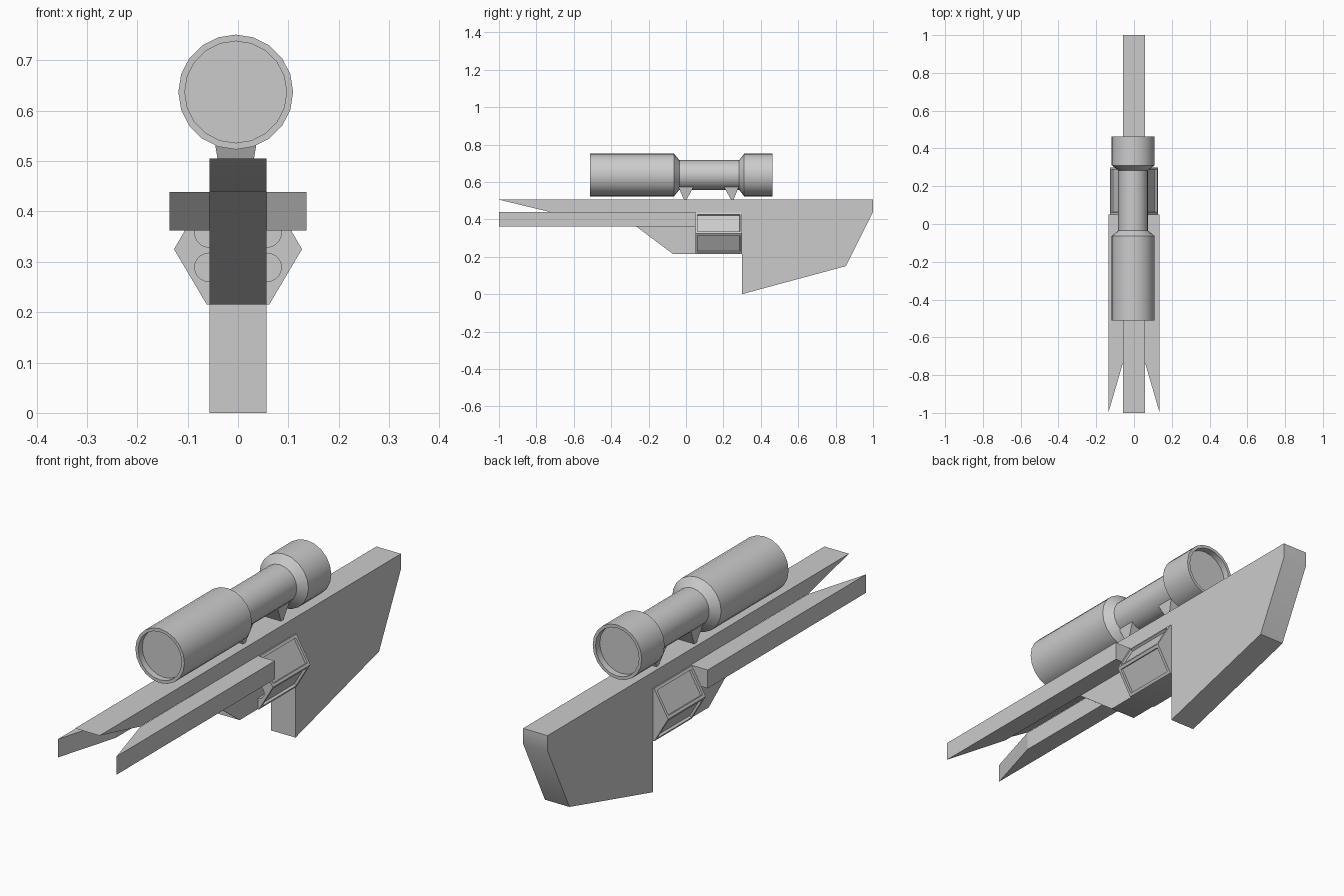
import bpy, bmesh, math
from mathutils import Vector

if "Cube" in bpy.data.objects:
    bpy.data.objects.remove(bpy.data.objects["Cube"])


def finish(name, bm, smooth=None):
    bmesh.ops.recalc_face_normals(bm, faces=bm.faces)
    me = bpy.data.meshes.new(name)
    bm.to_mesh(me)
    bm.free()
    ob = bpy.data.objects.new(name, me)
    bpy.context.collection.objects.link(ob)
    if smooth:
        bpy.ops.object.select_all(action='DESELECT')
        ob.select_set(True)
        bpy.context.view_layer.objects.active = ob
        bpy.ops.object.shade_smooth_by_angle(angle=math.radians(smooth))
    return ob


def prism(points, offset):
    """Extrude a flat 3D outline along an offset."""
    bm = bmesh.new()
    face = bm.faces.new([bm.verts.new(p) for p in points])
    ext = bmesh.ops.extrude_face_region(bm, geom=[face])
    verts = [v for v in ext['geom'] if isinstance(v, bmesh.types.BMVert)]
    bmesh.ops.translate(bm, verts=verts, vec=offset)
    bmesh.ops.recalc_face_normals(bm, faces=bm.faces)
    return bm


def lathe(profile, x, z, sides):
    """Revolve (y, radius) points about a y-parallel axis and cap both ends."""
    bm = bmesh.new()
    rings = []
    for y, r in profile:
        rings.append([bm.verts.new((x + r * math.cos(2 * math.pi * i / sides), y,
                                    z + r * math.sin(2 * math.pi * i / sides)))
                      for i in range(sides)])
    for a, b in zip(rings, rings[1:]):
        for i in range(sides):
            j = (i + 1) % sides
            bm.faces.new((a[i], a[j], b[j], b[i]))
    bm.faces.new(rings[0])
    bm.faces.new(rings[-1])
    return bm


# Central body with stock, cut from one side profile
W = 0.057
side = [(-1, 0.505), (1, 0.505), (1, 0.44), (0.855, 0.15), (0.30, 0.0), (0.30, 0.215),
        (-0.07, 0.215), (-0.37, 0.44), (-0.73, 0.44)]
finish("body_and_stock", prism([(-W, y, z) for y, z in side], (2 * W, 0, 0)), 40)

# Side rails with pointed front ends
for s, label in ((-1, "left"), (1, "right")):
    outline = [(0.136, -1), (0.136, 0.05), (W, 0.05), (W, -0.73)]
    finish(label + "_rail", prism([(s * x, y, 0.362) for x, y in outline], (0, 0, 0.077)))

# Hexagonal receiver with recessed side panels
hexagon = [(-0.062, 0.215), (0.062, 0.215), (0.127, 0.325),
           (0.062, 0.437), (-0.062, 0.437), (-0.127, 0.325)]
bm = prism([(x, 0.05, z) for x, z in hexagon], (0, 0.25, 0))
panels = [f for f in bm.faces if abs(f.normal.x) > 0.5]
bmesh.ops.inset_individual(bm, faces=panels, thickness=0.017, depth=0)
bmesh.ops.inset_individual(bm, faces=panels, thickness=0.001, depth=-0.01)
receiver = finish("receiver", bm)

# Round sockets in the receiver front
for s in (-1, 1):
    for z in (0.289, 0.357):
        cutter = finish("socket_cutter",
                        lathe([(0.0, 0.028), (0.11, 0.028)], s * 0.058, z, 20))
        cutter.hide_render = True
        cutter.hide_viewport = True
        mod = receiver.modifiers.new("socket", 'BOOLEAN')
        mod.operation = 'DIFFERENCE'
        mod.solver = 'EXACT'
        mod.object = cutter

# Telescopic sight with recessed lenses
CX, CZ = -0.0045, 0.637
sight = [(-0.485, 0.101), (-0.512, 0.101), (-0.512, 0.114), (-0.064, 0.114), (-0.035, 0.079),
         (0.284, 0.079), (0.311, 0.114), (0.463, 0.114), (0.463, 0.101), (0.435, 0.101)]
finish("sight", lathe(sight, CX, CZ, 20), 30)

# Sight mounts tapering down to the body
for label, y0, y1, foot in (("front", -0.043, 0.043, -0.004), ("rear", 0.20, 0.284, 0.248)):
    bm = bmesh.new()
    rings = []
    for z, hw, a, b in ((0.503, 0.036, foot - 0.006, foot + 0.006), (0.578, 0.048, y0, y1)):
        rings.append([bm.verts.new((CX + x, y, z))
                      for x, y in ((-hw, a), (hw, a), (hw, b), (-hw, b))])
    for r in rings:
        bm.faces.new(r)
    for i in range(4):
        j = (i + 1) % 4
        bm.faces.new((rings[0][i], rings[0][j], rings[1][j], rings[1][i]))
    finish(label + "_sight_mount", bm)
